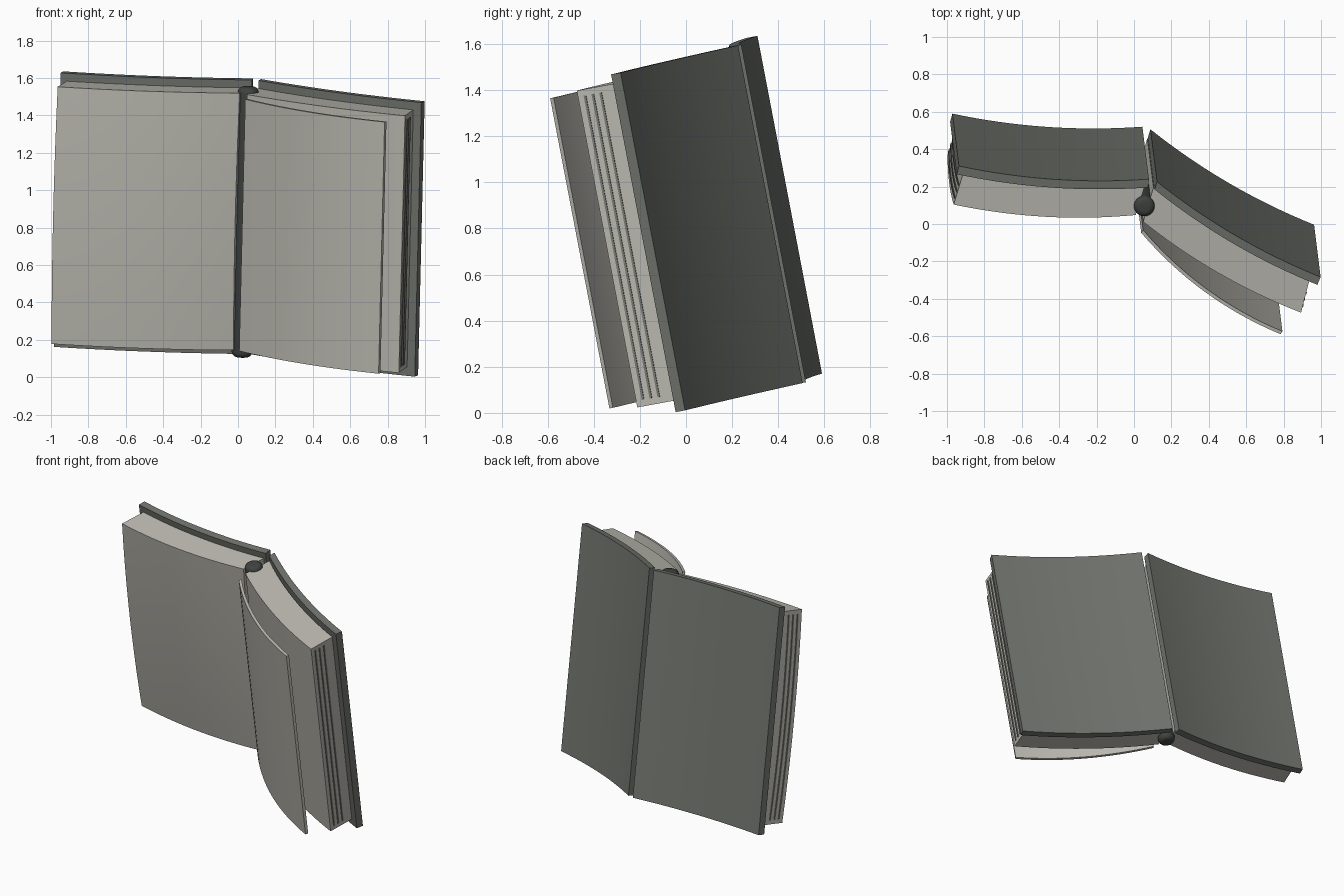
import bpy, bmesh
from mathutils import Vector

if "Cube" in bpy.data.objects:
    bpy.data.objects.remove(bpy.data.objects["Cube"])

UP = Vector((0.0235, -0.1877, 0.982)).normalized()   # leaning spine direction
TOP = 1.526                                          # height of the cover top plane along UP
H = 1.492                                            # cover height
N = 16


def mat(name, c):
    m = bpy.data.materials.new(name)
    m.diffuse_color = (*c, 1)
    m.use_nodes = True
    m.node_tree.nodes["Principled BSDF"].inputs["Base Color"].default_value = m.diffuse_color
    return m


COVER = mat("cover_grey", (0.16, 0.17, 0.15))
PAPER = mat("paper", (0.5, 0.49, 0.44))
LINE = mat("page_line_grey", (0.2, 0.2, 0.18))
DARK = mat("dark_grey", (0.05, 0.055, 0.05))


def place(x, y, s):
    """Point at x, y on the tilted top plane, moved s along the spine direction."""
    z = (TOP - UP.x * x - UP.y * y) / UP.z
    return Vector((x, y, z)) + UP * s


def arc(p, q, sag):
    """Shallow parabola from p to q, bulging to the front."""
    p, q = Vector(p), Vector(q)
    d = (q - p).normalized()
    n = Vector((d.y, -d.x))
    if n.y > 0:
        n = -n
    return [p.lerp(q, i / N) + n * sag * 4 * (i / N) * (1 - i / N) for i in range(N + 1)]


def prism(name, profile, s0, s1, material, bow=(0, 0)):
    """Profile swept up the spine direction, optionally bowed at mid height."""
    bm = bmesh.new()
    steps = 10 if any(bow) else 1
    n = len(profile)
    rings = []
    for k in range(steps + 1):
        t = k / steps
        w = 4 * t * (1 - t)
        rings.append([bm.verts.new(place(p[0] + bow[0] * w, p[1] + bow[1] * w, s0 + (s1 - s0) * t))
                      for p in profile])
    for lo, hi in zip(rings, rings[1:]):
        for i in range(n):
            j = (i + 1) % n
            bm.faces.new((lo[i], lo[j], hi[j], hi[i]))
    bm.faces.new(rings[0][::-1])
    bm.faces.new(rings[-1])
    bmesh.ops.recalc_face_normals(bm, faces=bm.faces)
    me = bpy.data.meshes.new(name)
    bm.to_mesh(me)
    bm.free()
    ob = bpy.data.objects.new(name, me)
    bpy.context.collection.objects.link(ob)
    ob.data.materials.append(material)
    bpy.ops.object.select_all(action='DESELECT')
    ob.select_set(True)
    bpy.context.view_layer.objects.active = ob
    bpy.ops.object.shade_smooth_by_angle()
    return ob


def slab(name, front, back, sag, s0, s1, material, bow=(0, 0)):
    """Curved slab between a front and a back arc, each given as (spine end, outer end)."""
    return prism(name, arc(*front, sag) + arc(*back, sag)[::-1], s0, s1, material, bow)


# covers
slab("left_cover", ((0.075, 0.195), (-0.948, 0.266)), ((0.08, 0.24), (-0.936, 0.31)),
     0.036, -H, 0, COVER)
slab("right_cover", ((0.11, 0.185), (0.98, -0.325)), ((0.123, 0.226), (0.998, -0.284)),
     0.037, -H, 0, COVER)

# page blocks with raised page lines along the fore edge
blocks = {
    "left": (((0.01, 0.04), (-0.963, 0.096)), ((0.06, 0.2), (-0.912, 0.265)), -1, (-0.008, -0.014)),
    "right": (((0.05, 0.004), (0.894, -0.482)), ((0.105, 0.187), (0.938, -0.312)), 1, (0, 0)),
}
for side, (front, back, out, bow) in blocks.items():
    slab(side + "_page_block", front, back, 0.037, -1.443, -0.043, PAPER, bow)
    a, b = Vector(front[1]), Vector(back[1])
    d = (b - a).normalized()
    o = Vector((d.y, -d.x))
    if o.x * out < 0:
        o = -o
    for k, f in enumerate((0.18, 0.38, 0.58)):
        c = a.lerp(b, f)
        quad = [c - d * 0.005 - o * 0.005, c + d * 0.005 - o * 0.005,
                c + d * 0.005 + o * 0.005, c - d * 0.005 + o * 0.005]
        prism(f"{side}_page_line_{k + 1}", quad, -1.415, -0.07, LINE, bow)

# loose page lifted off the right block
slab("loose_page", ((0.04, -0.058), (0.785, -0.6)), ((0.05, -0.043), (0.795, -0.585)),
     0.055, -1.427, -0.057, PAPER)

# round spine rod between the blocks
bpy.ops.mesh.primitive_cylinder_add(vertices=32, radius=0.056, depth=H - 0.022,
                                    location=place(0.056, 0.088, -H / 2 - 0.006)
                                    - place(0, 0, 0) + place(0, 0, 0))
rod = bpy.context.object
rod.name = "spine_rod"
rod.rotation_euler = UP.to_track_quat('Z', 'Y').to_euler()
rod.data.materials.append(DARK)
bpy.ops.object.shade_smooth()
bev = rod.modifiers.new("rounded_ends", 'BEVEL')
bev.width = 0.03
bev.segments = 5
